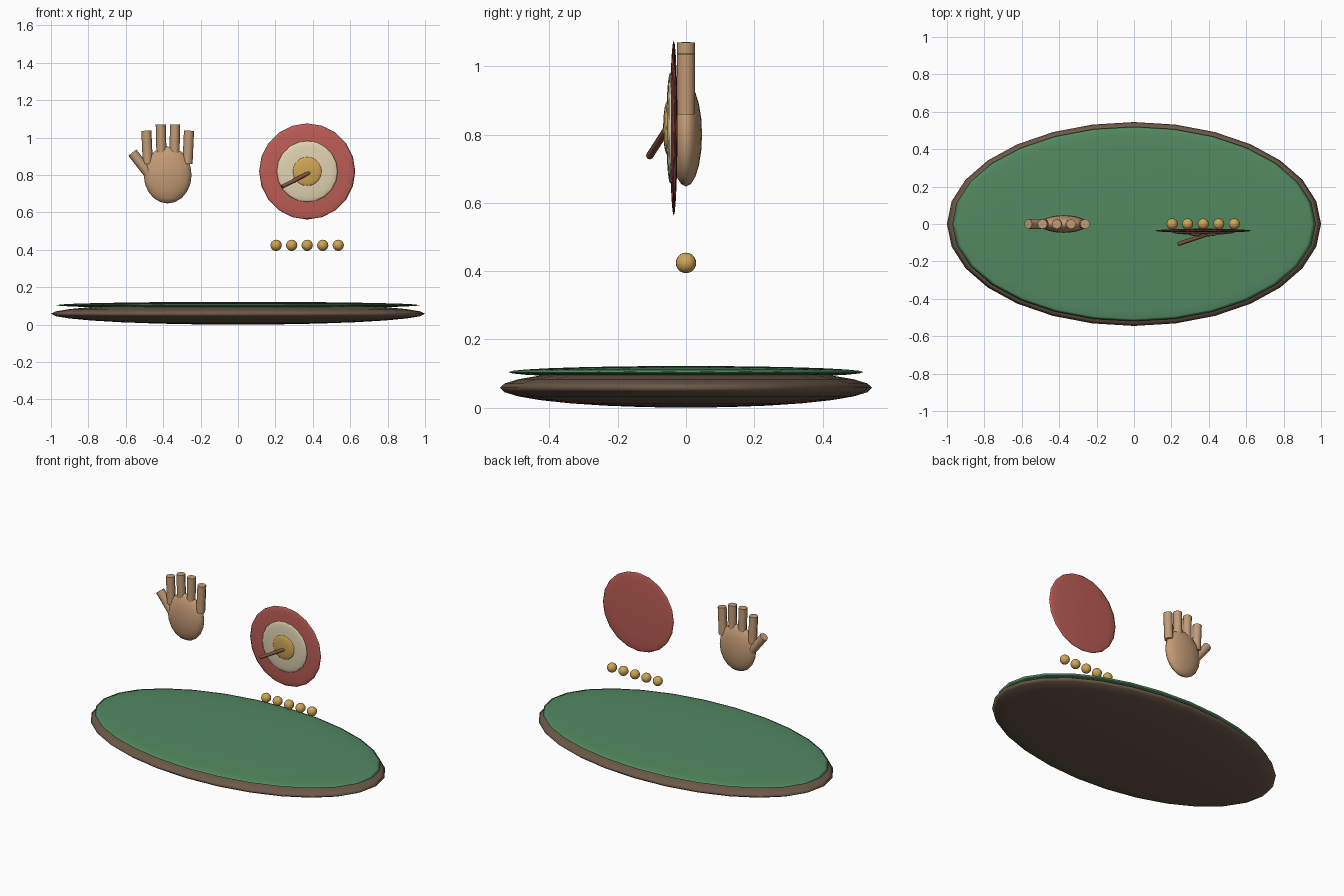
import bpy
from mathutils import Vector

if "Cube" in bpy.data.objects:
    bpy.data.objects.remove(bpy.data.objects["Cube"])


def material(name, rgb):
    m = bpy.data.materials.new(name)
    m.diffuse_color = (*rgb, 1)
    m.use_nodes = True
    m.node_tree.nodes["Principled BSDF"].inputs["Base Color"].default_value = m.diffuse_color
    return m


BROWN = material("brown_wood", (0.15, 0.10, 0.065))
GREEN = material("green_felt", (0.085, 0.25, 0.12))
SKIN = material("tan", (0.55, 0.33, 0.18))
RED = material("red", (0.50, 0.11, 0.09))
CREAM = material("cream", (0.75, 0.65, 0.44))
GOLD = material("gold", (0.62, 0.38, 0.09))
DART = material("dart_brown", (0.22, 0.09, 0.05))


def finish(name, mat):
    ob = bpy.context.object
    ob.name = name
    ob.data.materials.append(mat)
    return ob


def ellipsoid(name, loc, radii, mat, segs=20, rings=10):
    bpy.ops.mesh.primitive_uv_sphere_add(segments=segs, ring_count=rings, radius=1, location=loc)
    bpy.context.object.scale = radii
    bpy.ops.object.transform_apply(location=False, rotation=False, scale=True)
    bpy.ops.object.shade_smooth()
    return finish(name, mat)


def rod(name, a, b, r, mat, sides=8):
    a, b = Vector(a), Vector(b)
    d = b - a
    bpy.ops.mesh.primitive_cylinder_add(vertices=sides, radius=r, depth=d.length, location=(a + b) / 2)
    bpy.context.object.rotation_euler = d.to_track_quat('Z', 'Y').to_euler()
    bpy.ops.object.shade_smooth_by_angle(angle=0.9)
    return finish(name, mat)


# Oval table base and felt top
ellipsoid("table_base", (0, 0, 0.058), (1.0, 0.545, 0.058), BROWN, 28, 14)
ellipsoid("felt_top", (0, 0, 0.104), (0.972, 0.52, 0.018), GREEN, 28, 14)

# Open hand: palm, four fingers, thumb
ellipsoid("palm", (-0.376, 0, 0.80), (0.128, 0.047, 0.152), SKIN)
fingers = [(-0.482, -0.490, 1.037), (-0.408, -0.413, 1.07),
           (-0.340, -0.337, 1.07), (-0.270, -0.262, 1.037)]
for i, (x0, x1, top) in enumerate(fingers):
    rod(f"finger_{i + 1}", (x0, 0, 0.86), (x1, 0, top), 0.027, SKIN)
rod("thumb", (-0.46, 0, 0.785), (-0.565, 0, 0.92), 0.027, SKIN)

# Target of three stacked lens discs
TX, TZ = 0.37, 0.819
ellipsoid("target_outer", (TX, -0.036, TZ), (0.257, 0.011, 0.257), RED)
ellipsoid("target_middle", (TX, -0.046, TZ), (0.163, 0.012, 0.163), CREAM)
ellipsoid("target_centre", (TX, -0.055, TZ), (0.078, 0.012, 0.078), GOLD)

# Pointer stick stuck in the target
rod("pointer", (0.388, -0.056, 0.816), (0.236, -0.107, 0.737), 0.011, DART)

# Row of beads below the target
for i in range(5):
    ellipsoid(f"bead_{i + 1}", (TX + (i - 2) * 0.083, 0, 0.424), (0.03, 0.03, 0.03), GOLD, 16, 10)
